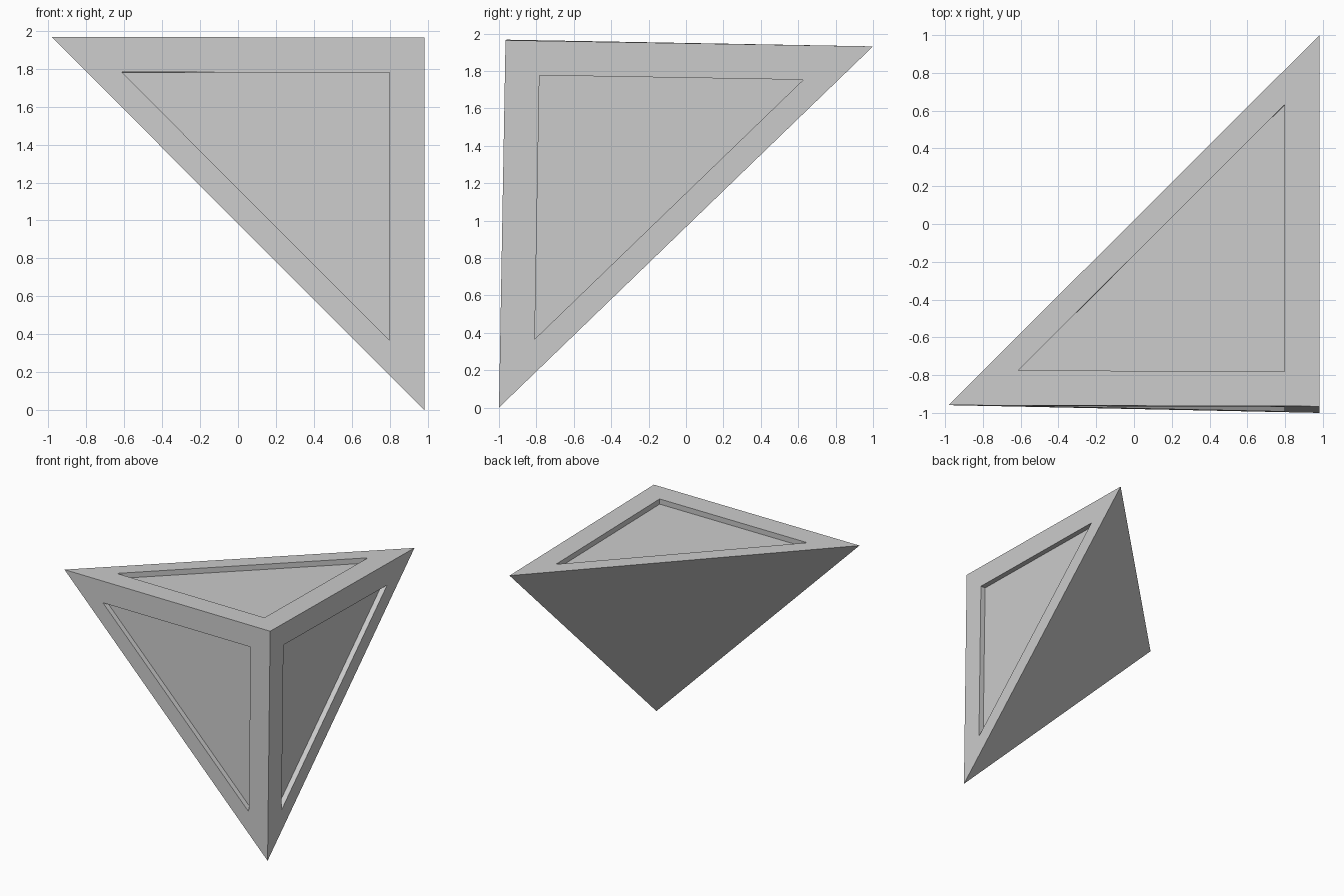
import bpy, bmesh
from mathutils import Vector

if "Cube" in bpy.data.objects:
    bpy.data.objects.remove(bpy.data.objects["Cube"])

PANEL_SCALE = 0.718   # panel size relative to its face
DEPTH = 0.045         # recess depth

# Cube-corner wedge: the square corner and its three tips
corner = Vector((0.982, -0.965, 1.964))
tips = [Vector((-0.982, -0.959, 1.967)),
        Vector((0.982, 1.0, 1.931)),
        Vector((0.982, -1.0, 0.0))]

bm = bmesh.new()
c = bm.verts.new(corner)
t = [bm.verts.new(p) for p in tips]
sides = [bm.faces.new((c, t[i], t[(i + 1) % 3])) for i in range(3)]
bm.faces.new(t)
bmesh.ops.recalc_face_normals(bm, faces=bm.faces[:])


def extrude(face):
    return bmesh.ops.extrude_discrete_faces(bm, faces=[face])["faces"][0]


# Sunken triangular panel on each of the three square-cornered faces
for side in sides:
    normal = side.normal.copy()
    panel = extrude(side)
    mid = panel.calc_center_median()
    for v in panel.verts:
        v.co = mid + (v.co - mid) * PANEL_SCALE
    floor = extrude(panel)
    for v in floor.verts:
        v.co -= normal * DEPTH

bmesh.ops.recalc_face_normals(bm, faces=bm.faces[:])
mesh = bpy.data.meshes.new("corner_wedge")
bm.to_mesh(mesh)
bm.free()
bpy.context.collection.objects.link(bpy.data.objects.new("corner_wedge", mesh))
